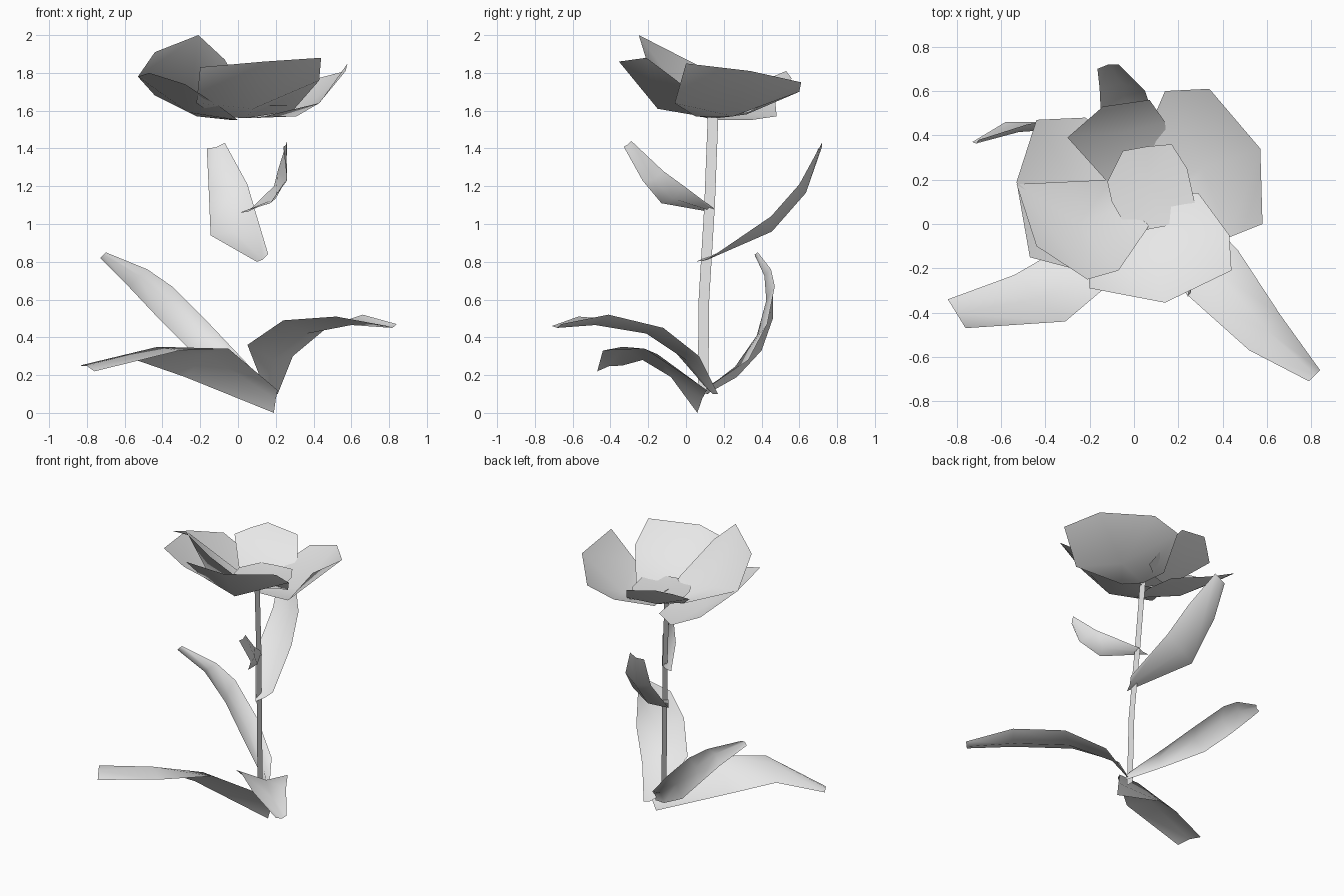
import bpy
import bmesh
from mathutils import Vector

default_cube = bpy.data.objects.get("Cube")
if default_cube:
    bpy.data.objects.remove(default_cube, do_unlink=True)


def make_material(name, colour):
    material = bpy.data.materials.new(name)
    material.use_nodes = True
    material.diffuse_color = colour
    shader = next(n for n in material.node_tree.nodes if n.type == "BSDF_PRINCIPLED")
    shader.inputs["Base Color"].default_value = colour
    shader.inputs["Roughness"].default_value = 0.8
    return material


pale_grey = make_material("pale_grey", (0.8, 0.8, 0.8, 1))


def finish(bm, name):
    """Turn a bmesh sheet into a smooth object whose upper side faces up."""
    bm.normal_update()
    if sum(face.normal.z * face.calc_area() for face in bm.faces) < 0:
        bmesh.ops.reverse_faces(bm, faces=bm.faces[:])
    mesh = bpy.data.meshes.new(name)
    bm.to_mesh(mesh)
    bm.free()
    mesh.materials.append(pale_grey)
    for polygon in mesh.polygons:
        polygon.use_smooth = True
    item = bpy.data.objects.new(name, mesh)
    bpy.context.collection.objects.link(item)
    return item


def sheet(name, *lines):
    """Bridge neighbouring lines of points with a strip of quads."""
    bm = bmesh.new()
    grid = [[bm.verts.new(point) for point in line] for line in lines]
    for first, second in zip(grid, grid[1:]):
        for i in range(len(first) - 1):
            bm.faces.new((first[i], first[i + 1], second[i + 1], second[i]))
    return finish(bm, name)


def leaf(name, fold, left_edge, right_edge):
    """Leaf between two edges, creased along a midrib offset by the fold."""
    midrib = []
    last = len(left_edge) - 1
    for i, (left, right) in enumerate(zip(left_edge, right_edge)):
        strength = 0.3 if i in (0, last) else 1
        middle = (Vector(left) + Vector(right)) / 2
        midrib.append(middle + Vector(fold) * strength)
    return sheet(name, left_edge, midrib, right_edge)


def petal(name, base, belly, rim):
    """Cupped petal running from the heart, over the belly, to the rim."""
    return sheet(name, base, belly, rim)


# Stem: a thin upright ribbon
half_width = Vector((0, 0.028, 0))
stem_path = [Vector(p) for p in (
    (.11, .09, .1), (.1, .095, .6), (.075, .125, 1.1), (.045, .145, 1.62))]
sheet("stem",
      [point - half_width for point in stem_path],
      [point + half_width for point in stem_path])

# Three long leaves at the foot
leaf("lower_right_leaf", fold=(0, 0, .045),
     left_edge=[(.21, .11, .12), (-.05, -.22, .34),
                (-.31, -.44, .33), (-.76, -.47, .22)],
     right_edge=[(.19, .06, 0), (-.28, -.08, .19),
                 (-.54, -.23, .28), (-.84, -.34, .25)])

leaf("lower_left_leaf", fold=(.01, .01, -.05),
     left_edge=[(.14, .11, .13), (.05, -.09, .36), (.24, -.32, .49),
                (.52, -.57, .51), (.79, -.71, .46)],
     right_edge=[(.21, .17, .1), (.29, .07, .3), (.47, -.12, .45),
                 (.66, -.41, .52), (.84, -.66, .47)])

leaf("lower_back_leaf", fold=(.01, -.04, .01),
     left_edge=[(.16, .11, .1), (-.02, .27, .19), (-.25, .4, .33),
                (-.42, .46, .5), (-.58, .46, .67), (-.73, .37, .82)],
     right_edge=[(.15, .13, .15), (.03, .33, .28), (-.15, .43, .47),
                 (-.35, .47, .67), (-.48, .45, .76), (-.7, .38, .85)])

# Two smaller leaves higher on the stem
leaf("upper_back_leaf", fold=(0, .03, -.03),
     left_edge=[(.1, .05, .8), (-.145, .4, .94),
                (-.155, .61, 1.18), (-.165, .7, 1.4)],
     right_edge=[(.16, .16, .84), (.1, .45, 1.04),
                 (.05, .6, 1.21), (-.07, .72, 1.43)])

leaf("upper_front_leaf", fold=(.02, 0, -.02),
     left_edge=[(.01, .15, 1.06), (.17, -.13, 1.11),
                (.26, -.23, 1.23), (.24, -.33, 1.41)],
     right_edge=[(.08, .15, 1.08), (.19, -.01, 1.2),
                 (.21, -.12, 1.28), (.26, -.29, 1.44)])

# Five petals around the heart
petal("front_right_petal",
      base=[(-.1, .2, 1.58), (0, .1, 1.57), (.07, 0, 1.62)],
      belly=[(-.53, .18, 1.78), (-.25, 0, 1.66), (.06, -.02, 1.65)],
      rim=[(-.44, -.1, 1.91), (-.21, -.25, 2), (-.07, -.21, 1.87)])

petal("right_petal",
      base=[(-.08, -.08, 1.61), (0, .15, 1.55), (-.03, .34, 1.55)],
      belly=[(-.28, -.2, 1.74), (-.26, .15, 1.59), (-.22, .48, 1.57)],
      rim=[(-.47, -.15, 1.8), (-.53, .19, 1.78), (-.44, .47, 1.68)])

petal("left_petal",
      base=[(.14, .05, 1.57), (.06, .16, 1.56), (.02, .32, 1.58)],
      belly=[(.43, -.06, 1.64), (.31, .25, 1.57), (.14, .6, 1.7)],
      rim=[(.58, 0, 1.85), (.57, .34, 1.81), (.34, .61, 1.75)])

petal("front_left_petal",
      base=[(-.12, .16, 1.57), (.04, .14, 1.56), (.29, .14, 1.6)],
      belly=[(-.22, -.08, 1.64), (.08, -.15, 1.61), (.43, -.05, 1.76)],
      rim=[(-.2, -.29, 1.83), (.14, -.355, 1.86), (.44, -.21, 1.88)])

petal("back_petal",
      base=[(-.12, .19, 1.59), (.03, .24, 1.58), (.15, .33, 1.59)],
      belly=[(-.3, .39, 1.74), (-.06, .41, 1.65), (.14, .46, 1.66)],
      rim=[(-.22, .46, 1.78), (-.14, .53, 1.81), (.07, .56, 1.77)])

# Flat heart in the middle of the petals
heart_mesh = bmesh.new()
heart_outline = [(-.12, .19), (-.05, .33), (.06, .35), (.17, .36), (.24, .25),
                 (.28, .07), (.14, -.01), (-.02, -.04), (-.1, .1)]
centre = heart_mesh.verts.new((.06, .17, 1.615))
ring = [heart_mesh.verts.new((x, y, 1.63)) for x, y in heart_outline]
for i, corner in enumerate(ring):
    heart_mesh.faces.new((ring[i - 1], corner, centre))
finish(heart_mesh, "flower_heart")
